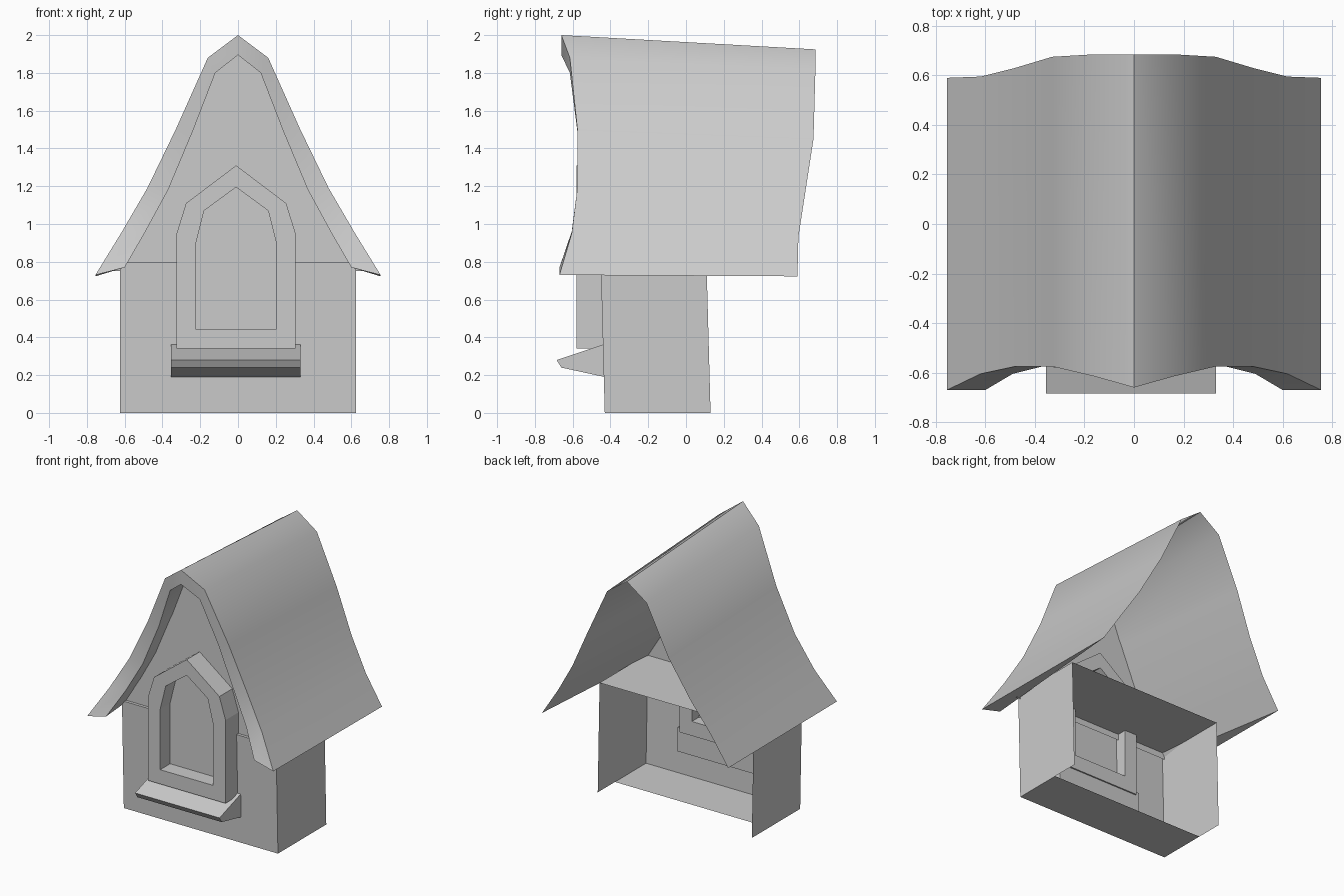
import bpy
import bmesh
from math import radians

cube = bpy.data.objects.get("Cube")
if cube:
    bpy.data.objects.remove(cube, do_unlink=True)

# One plain grey for the whole model
GREY = (0.6, 0.6, 0.6, 1)
grey = bpy.data.materials.new("plain grey")
grey.use_nodes = True
grey.diffuse_color = GREY
grey.node_tree.nodes["Principled BSDF"].inputs["Base Color"].default_value = GREY


def add_object(name, bm, smooth=False):
    bmesh.ops.remove_doubles(bm, verts=bm.verts, dist=0.0005)
    bmesh.ops.recalc_face_normals(bm, faces=bm.faces)
    mesh = bpy.data.meshes.new(name)
    bm.to_mesh(mesh)
    bm.free()
    mesh.materials.append(grey)
    obj = bpy.data.objects.new(name, mesh)
    bpy.context.collection.objects.link(obj)
    if smooth:
        bpy.ops.object.select_all(action='DESELECT')
        obj.select_set(True)
        bpy.context.view_layer.objects.active = obj
        bpy.ops.object.shade_smooth_by_angle(angle=radians(40))
    return obj


def bridge(bm, rows, closed=False):
    """Skin neighbouring rows of points with quads."""
    rings = [[bm.verts.new(p) for p in row] for row in rows]
    count = len(rows[0])
    for a, b in zip(rings, rings[1:]):
        for i in range(count if closed else count - 1):
            j = (i + 1) % count
            bm.faces.new((a[i], a[j], b[j], b[i]))


def mirrored(half):
    """Complete a half profile that starts on the centre line."""
    return [(-p[0], *p[1:]) for p in reversed(half[1:])] + half


def arch(half, y, centre=-0.01):
    return [(x + centre, y, z) for x, z in mirrored(half)]


# Flared roof: thick front rim that thins to a single edge at the back
outer = [(0, -0.66, 2.0), (0.16, -0.615, 1.88), (0.33, -0.575, 1.5),
         (0.48, -0.575, 1.19), (0.62, -0.605, 0.95), (0.755, -0.67, 0.73)]
inner_xz = [(0, 1.895), (0.12, 1.8), (0.24, 1.49), (0.37, 1.18), (0.49, 0.96), (0.6, 0.77)]
back_y = [0.685, 0.685, 0.675, 0.63, 0.595, 0.59]
inner = [(x, p[1], z) for (x, z), p in zip(inner_xz, outer)]
back = [(p[0], y, p[2] - 0.054 * (p[2] - 0.6)) for p, y in zip(outer, back_y)]
bm = bmesh.new()
bridge(bm, [mirrored(row) for row in (back, outer, inner, back)])
# Eave undersides
for side in (-1, 1):
    bm.faces.new([bm.verts.new((side * p[0], p[1], p[2]))
                  for p in (outer[-1], inner[-1], back[-1])])
add_object("roof", bm, smooth=True)

# Gable wall, its edges buried in the thick roof
bm = bmesh.new()
edge = [((a[0] + b[0]) / 2, -0.43, (a[2] + b[2]) / 2) for a, b in zip(outer, inner)]
bm.faces.new([bm.verts.new(p) for p in mirrored(edge)])
add_object("gable_wall", bm)

# Open-backed body, leaning slightly forward
W, H, FRONT, BACK = 0.625, 0.795, -0.43, 0.13


def lean(x, y, z):
    return (x, y - 0.027 * z, z)


bm = bmesh.new()
section = [(-W, 0), (W, 0), (W, H), (-W, H)]
bm.faces.new([bm.verts.new(lean(x, FRONT, z)) for x, z in section])
for i, (a, b) in enumerate(zip(section, section[1:] + section[:1])):
    depth = -0.07 if i == 0 else BACK  # shorter floor
    bm.faces.new([bm.verts.new(lean(x, y, z)) for (x, z), y in
                  ((a, FRONT), (b, FRONT), (b, depth), (a, depth))])
add_object("body_walls", bm)

# Pointed window frame passing through the wall
opening = [(0, 1.195), (0.17, 1.07), (0.215, 0.89), (0.215, 0.445)]
rim = [(0, 1.31), (0.265, 1.11), (0.315, 0.95), (0.315, 0.34)]
Y0, Y1 = -0.58, -0.36
bm = bmesh.new()
bridge(bm, [arch(rim, Y0), arch(opening, Y0), arch(opening, Y1),
            arch(rim, Y1), arch(rim, Y0)], closed=True)
add_object("window_frame", bm)

# Window pane
bm = bmesh.new()
bm.faces.new([bm.verts.new(p) for p in arch(opening, -0.465)])
add_object("window_pane", bm)

# Sloped window sill
profile = [(-0.685, 0.28), (-0.66, 0.24), (-0.43, 0.19),
           (-0.37, 0.19), (-0.37, 0.365), (-0.43, 0.365)]
bm = bmesh.new()
ends = [[(x, y, z) for y, z in profile] for x in (-0.355, 0.33)]
bridge(bm, ends, closed=True)
for end in ends:
    bm.faces.new([bm.verts.new(p) for p in end])
add_object("window_sill", bm)
